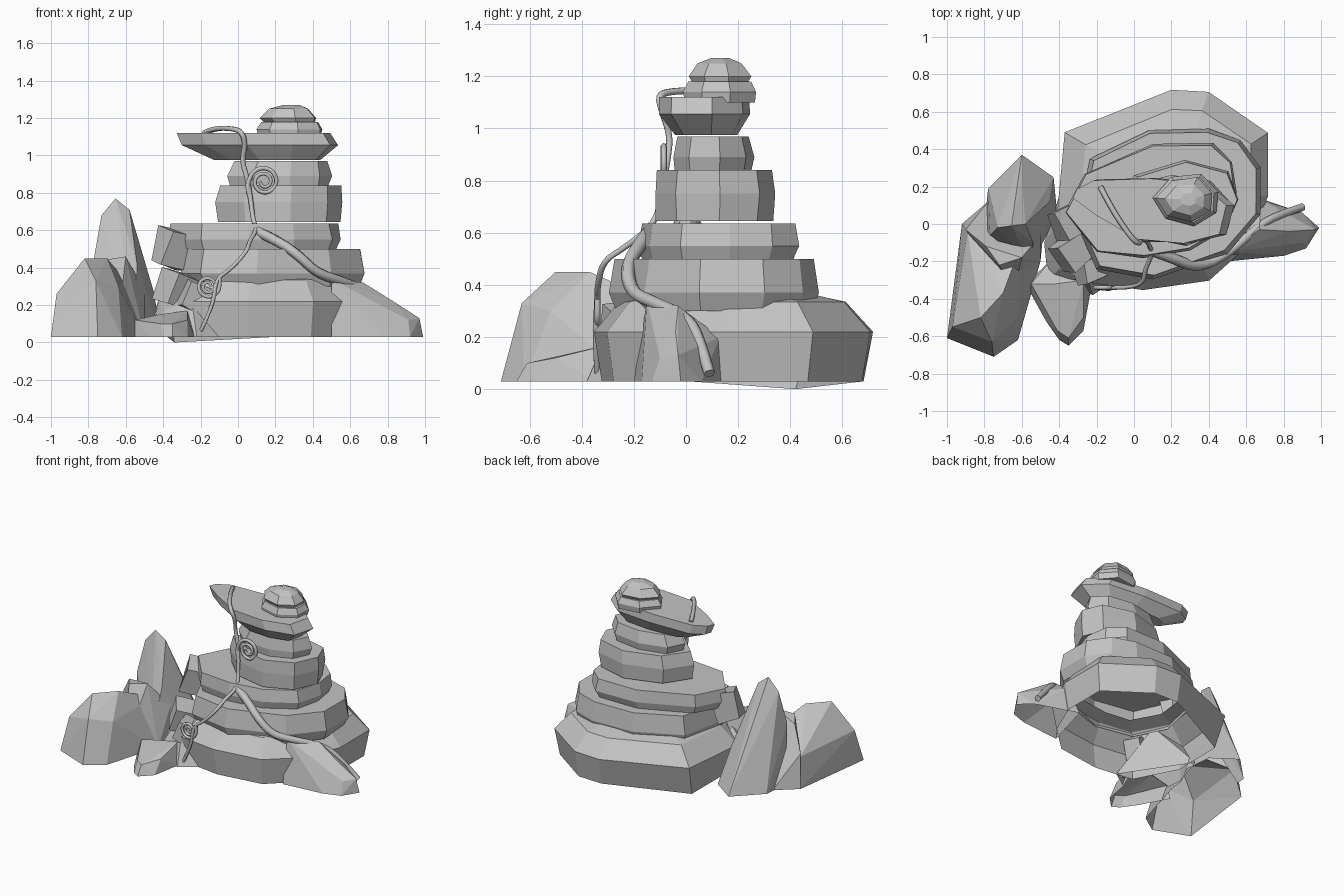
import bpy
import bmesh
import math
import random
from mathutils import Euler, Vector

random.seed(4)

default_cube = bpy.data.objects.get("Cube")
if default_cube:
    bpy.data.objects.remove(default_cube, do_unlink=True)

# One plain stone colour
stone = bpy.data.materials.new("stone_grey")
stone.use_nodes = True
stone.diffuse_color = (.55, .55, .55, 1)
stone.node_tree.nodes["Principled BSDF"].inputs["Base Color"].default_value = stone.diffuse_color


def finish(name, bm):
    """Turn a bmesh into a flat shaded stone object."""
    mesh = bpy.data.meshes.new(name)
    bm.to_mesh(mesh)
    bm.free()
    mesh.materials.append(stone)
    obj = bpy.data.objects.new(name, mesh)
    bpy.context.collection.objects.link(obj)
    return obj


def slab(name, outline, rings, rough=.015, top=True, bottom=True):
    """Loft a clockwise outline through rings of (height, scale, x shift)."""
    bm = bmesh.new()
    centre = sum((Vector(p) for p in outline), Vector((0, 0))) / len(outline)
    loops = []
    for z, scale, shift in rings:
        loop = []
        for p in outline:
            s = scale + random.uniform(-rough, rough)
            q = centre + (Vector(p) - centre) * s
            loop.append(bm.verts.new((q.x + shift, q.y, z)))
        loops.append(loop)
    count = len(outline)
    for low, high in zip(loops, loops[1:]):
        for i in range(count):
            j = (i + 1) % count
            bm.faces.new((low[j], low[i], high[i], high[j]))
    if top:
        bm.faces.new(reversed(loops[-1]))
    if bottom:
        bm.faces.new(loops[0])
    bmesh.ops.recalc_face_normals(bm, faces=bm.faces)
    return finish(name, bm)


def boulder(name, ground, upper):
    """Faceted rock wrapped round a footprint and a few upper corners."""
    bm = bmesh.new()
    for x, y in ground:
        bm.verts.new((x, y, .03))
    for p in upper:
        bm.verts.new(p)
    result = bmesh.ops.convex_hull(bm, input=bm.verts)
    loose = [v for v in result["geom_interior"] if isinstance(v, bmesh.types.BMVert)]
    bmesh.ops.delete(bm, geom=loose, context="VERTS")
    bmesh.ops.recalc_face_normals(bm, faces=bm.faces)
    return finish(name, bm)


def hollow_shell(main, others):
    """Weld rocks into one shell and open its underside."""
    for other in others:
        weld = main.modifiers.new(other.name, "BOOLEAN")
        weld.operation = "UNION"
        weld.solver = "EXACT"
        weld.object = other
    depsgraph = bpy.context.evaluated_depsgraph_get()
    bm = bmesh.new()
    bm.from_object(main, depsgraph)
    bm.normal_update()
    underside = [f for f in bm.faces if f.normal.z < -.9 and f.calc_center_median().z < .05]
    bmesh.ops.delete(bm, geom=underside, context="FACES")
    main.modifiers.clear()
    bm.to_mesh(main.data)
    bm.free()
    for other in others:
        bpy.data.objects.remove(other, do_unlink=True)


def block(name, centre, size, turn):
    """Broken stone block with uneven corners."""
    bm = bmesh.new()
    bmesh.ops.create_cube(bm, size=1)
    rotation = Euler(turn).to_matrix()
    for v in bm.verts:
        uneven = [c * s * random.uniform(.8, 1.1) for c, s in zip(v.co, size)]
        v.co = rotation @ Vector(uneven) + Vector(centre)
    return finish(name, bm)


def vine(name, points, radius):
    """Tapering creeper along a smooth path, converted to a mesh."""
    curve = bpy.data.curves.new(name, "CURVE")
    curve.dimensions = "3D"
    curve.bevel_depth = radius
    curve.bevel_resolution = 1
    curve.resolution_u = 4
    curve.use_fill_caps = True
    spline = curve.splines.new("NURBS")
    spline.points.add(len(points) - 1)
    for i, (target, p) in enumerate(zip(spline.points, points)):
        target.co = (*p, 1)
        target.radius = 1 - .3 * i / len(points)
    spline.order_u = 3
    spline.use_endpoint_u = True
    curve.materials.append(stone)
    obj = bpy.data.objects.new(name, curve)
    bpy.context.collection.objects.link(obj)
    bpy.ops.object.select_all(action="DESELECT")
    obj.select_set(True)
    bpy.context.view_layer.objects.active = obj
    bpy.ops.object.convert(target="MESH")


def curl(centre, radius, start, turns, steps=18):
    """Spiral path in the upright plane, winding inwards."""
    path = []
    for i in range(steps):
        t = i / (steps - 1)
        a = start + turns * math.tau * t
        r = radius * (1 - .75 * t)
        path.append((centre[0] + r * math.cos(a), centre[1], centre[2] + r * math.sin(a)))
    return path


# Wide hollow base rock with one low rear corner
base = slab("base_rock",
            [(-.37, .49), (.2, .72), (.4, .71), (.72, .49), (.72, .15), (.6, -.12),
             (.4, -.3), (.05, -.35), (-.25, -.31), (-.42, 0)],
            [(.03, .94, 0), (.22, 1, 0), (.335, .81, 0), (.36, .62, 0)],
            rough=.01, top=False, bottom=False)
base.data.vertices[0].co = (-.34, .42, 0)

# Stacked slabs, from the bottom up
slab("lower_slab",
     [(-.24, .35), (.08, .5), (.4, .51), (.57, .45), (.67, .3), (.68, .05),
      (.5, -.16), (.1, -.3), (-.2, -.24), (-.31, 0)],
     [(.3, .94, 0), (.37, 1, 0), (.5, .95, 0)], bottom=False)
slab("second_slab",
     [(-.27, .27), (.1, .43), (.42, .43), (.52, .33), (.55, .17), (.5, -.02),
      (.3, -.14), (.05, -.18), (-.2, -.15), (-.38, .06)],
     [(.5, .95, 0), (.55, 1, 0), (.635, .97, 0)])
slab("third_slab",
     [(-.12, .08), (.03, -.07), (.28, -.12), (.48, -.04), (.56, .13), (.5, .28),
      (.27, .345), (0, .26)],
     [(.645, .97, 0), (.75, 1, 0), (.84, .95, .01)])
slab("fourth_slab",
     [(-.06, .09), (.08, -.03), (.28, -.05), (.44, .01), (.5, .13), (.41, .23),
      (.2, .26), (0, .21)],
     [(.84, .95, 0), (.89, 1, 0), (.97, .88, .01)])
slab("overhanging_slab",
     [(-.33, .14), (-.31, .19), (-.22, .24), (.1, .25), (.38, .22), (.52, .1), (.48, -.06),
      (.28, -.11), (.03, -.09), (-.2, .04)],
     [(.975, .66, .07), (1.055, .98, .02), (1.12, .96, -.01)], rough=.01)
cap = [(.1, .14), (.2, .25), (.36, .27), (.45, .17), (.44, .06), (.32, -.01), (.17, .03)]
slab("cap_stone", cap, [(1.1, .95, 0), (1.14, 1, 0), (1.18, .87, 0)])
slab("top_stone", cap, [(1.17, .74, 0), (1.2, .86, -.01), (1.25, .6, -.01), (1.27, .25, 0)])

# Right hand rocks, welded into one hollow mass
right_rocks = boulder(
    "right_rocks",
    [(-1, -.61), (-.75, -.71), (-.62, -.62), (-.5, -.2), (-.55, 0), (-.92, 0)],
    [(-.97, -.55, .26), (-.76, -.63, .33), (-.64, -.52, .3), (-.82, -.5, .45),
     (-.7, -.37, .45), (-.89, -.04, .24), (-.6, -.1, .33)])
saddle = boulder(
    "saddle_rock",
    [(-.92, 0), (-.78, .12), (-.47, .1), (-.5, -.2), (-.65, -.4)],
    [(-.9, -.03, .27), (-.79, -.12, .42), (-.72, -.22, .44), (-.6, -.18, .46), (-.5, -.06, .28)])
spike = boulder(
    "spike_rock",
    [(-.78, .19), (-.6, .37), (-.43, .25), (-.41, .05), (-.55, -.22), (-.8, 0)],
    [(-.73, -.02, .68), (-.655, -.01, .77), (-.58, 0, .71), (-.6, .24, .28),
     (-.45, .12, .27), (-.54, -.1, .42), (-.77, -.06, .45)])
hollow_shell(right_rocks, [saddle, spike])

# Low rocks in front
front_rocks = boulder(
    "front_rocks",
    [(-.58, -.32), (-.47, -.52), (-.4, -.62), (-.35, -.65), (-.27, -.57), (-.23, -.35), (-.45, -.2)],
    [(-.55, -.32, .12), (-.41, -.57, .1), (-.35, -.61, .1), (-.27, -.5, .12),
     (-.42, -.32, .15), (-.27, -.3, .17)])
flank = boulder(
    "flank_rock",
    [(-.48, -.1), (-.46, -.3), (-.22, -.38), (-.1, -.3), (-.4, .15)],
    [(-.4, -.24, .16), (-.25, -.29, .24), (-.42, -.02, .25), (-.25, -.1, .35)])
hollow_shell(front_rocks, [flank])

# Long spur at the left
spur = boulder(
    "left_spur",
    [(.5, -.2), (.8, -.17), (.92, -.13), (.99, -.02), (.9, .06), (.6, .16)],
    [(.97, -.03, .13), (.91, -.1, .12), (.83, -.04, .22), (.67, -.03, .32),
     (.5, -.15, .34), (.68, .13, .2)])
hollow_shell(spur, [])

# Broken blocks on the right flank
block("upper_block", (-.34, .02, .5), (.18, .16, .2), (.1, .25, .5))
block("middle_block", (-.33, -.15, .29), (.15, .16, .18), (.2, .25, .6))
block("small_block", (-.24, -.25, .24), (.13, .12, .16), (0, .4, .3))

# Creeper trailing down the stack, with two curls and a thick root
vine("main_vine",
     [(-.18, .2, 1.12), (-.13, .1, 1.145), (-.04, -.04, 1.145), (.02, -.11, 1.13),
      (.04, -.09, 1.06), (.02, -.06, .97), (.05, -.07, .88), (.07, -.095, .75), (.08, -.11, .66),
      (.1, -.16, .6), (.06, -.24, .54), (.05, -.32, .49), (-.04, -.34, .39),
      (-.12, -.34, .34), (-.13, -.35, .2), (-.2, -.34, .06)], .015)
vine("upper_curl", [(.07, -.09, .76), (.05, -.085, .82)] + curl((.14, -.085, .86), .085, math.pi, -2), .013)
vine("lower_curl", [(-.1, -.34, .35)] + curl((-.16, -.34, .3), .065, 0, -2), .012)
vine("thick_root",
     [(.09, -.14, .6), (.2, -.18, .55), (.32, -.23, .47), (.42, -.21, .37), (.55, -.12, .33),
      (.68, 0, .28), (.78, .05, .2), (.9, .09, .06)], .03)
